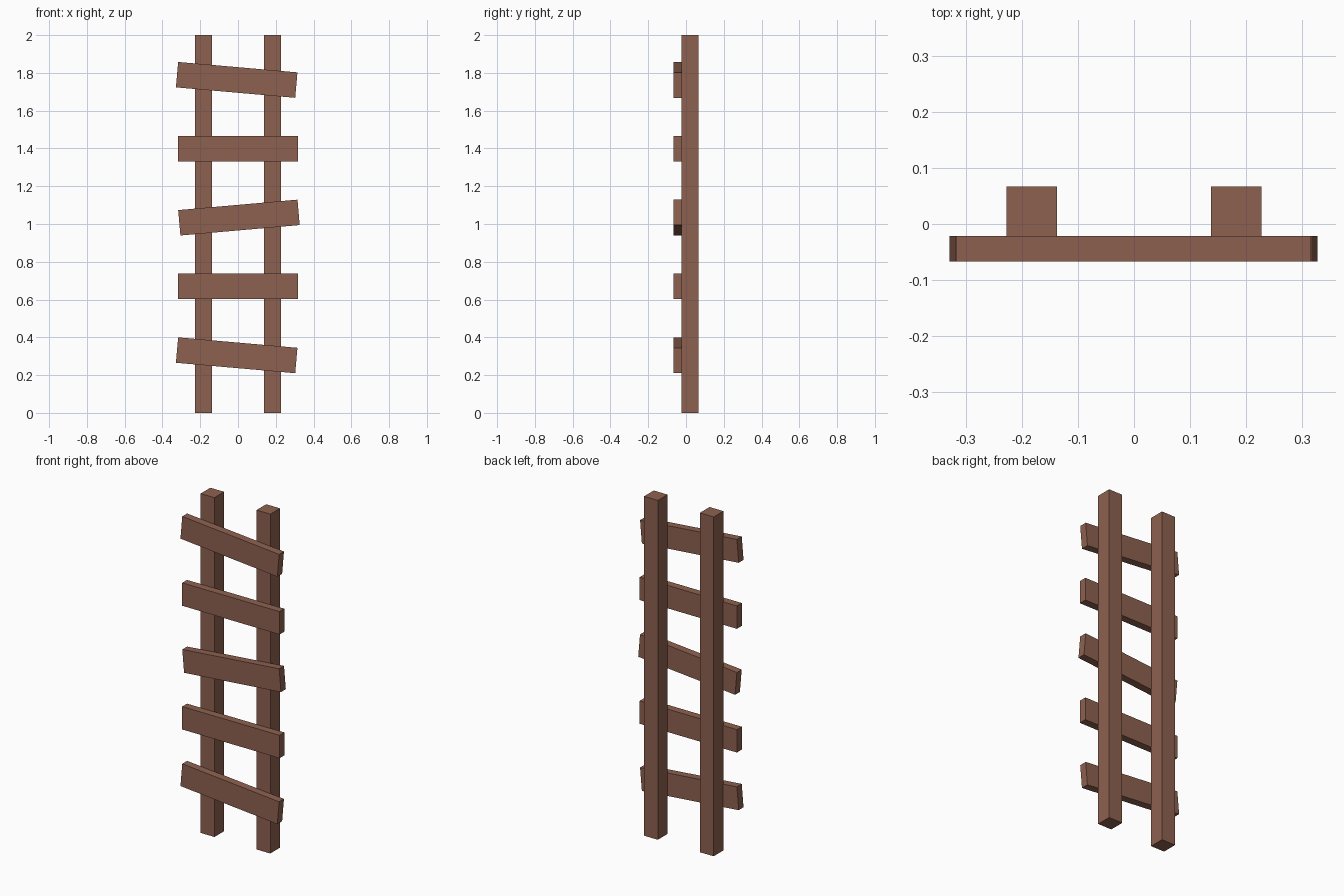
import bpy
import math

cube = bpy.data.objects.get("Cube")
if cube:
    bpy.data.objects.remove(cube, do_unlink=True)

# Single brown wood colour
wood = bpy.data.materials.new("brown_wood")
wood.use_nodes = True
wood.diffuse_color = (0.27, 0.12, 0.08, 1)
wood.node_tree.nodes["Principled BSDF"].inputs["Base Color"].default_value = wood.diffuse_color


def plank(name, size, location, tilt=0.0):
    """Square-edged timber, tilted in the front plane by degrees."""
    bpy.ops.mesh.primitive_cube_add(size=1, location=location)
    obj = bpy.context.object
    obj.name = name
    obj.scale = size
    bpy.ops.object.transform_apply(location=False, rotation=False, scale=True)
    obj.rotation_euler.y = math.radians(tilt)
    obj.data.materials.append(wood)
    return obj


# Upright rails
for side, x in (("left", 0.182), ("right", -0.182)):
    plank(side + "_rail", (0.09, 0.09, 2.0), (x, 0.0215, 1.0))

# Rungs nailed across the front, some crooked: (x offset, tilt)
rungs = [(-0.007, 5), (0, 0), (0.005, -5), (0, 0), (-0.007, 5)]
for i, (x, tilt) in enumerate(rungs):
    plank(f"rung_{i + 1}", (0.634, 0.045, 0.135), (x, -0.044, 0.305 + 0.3645 * i), tilt)
